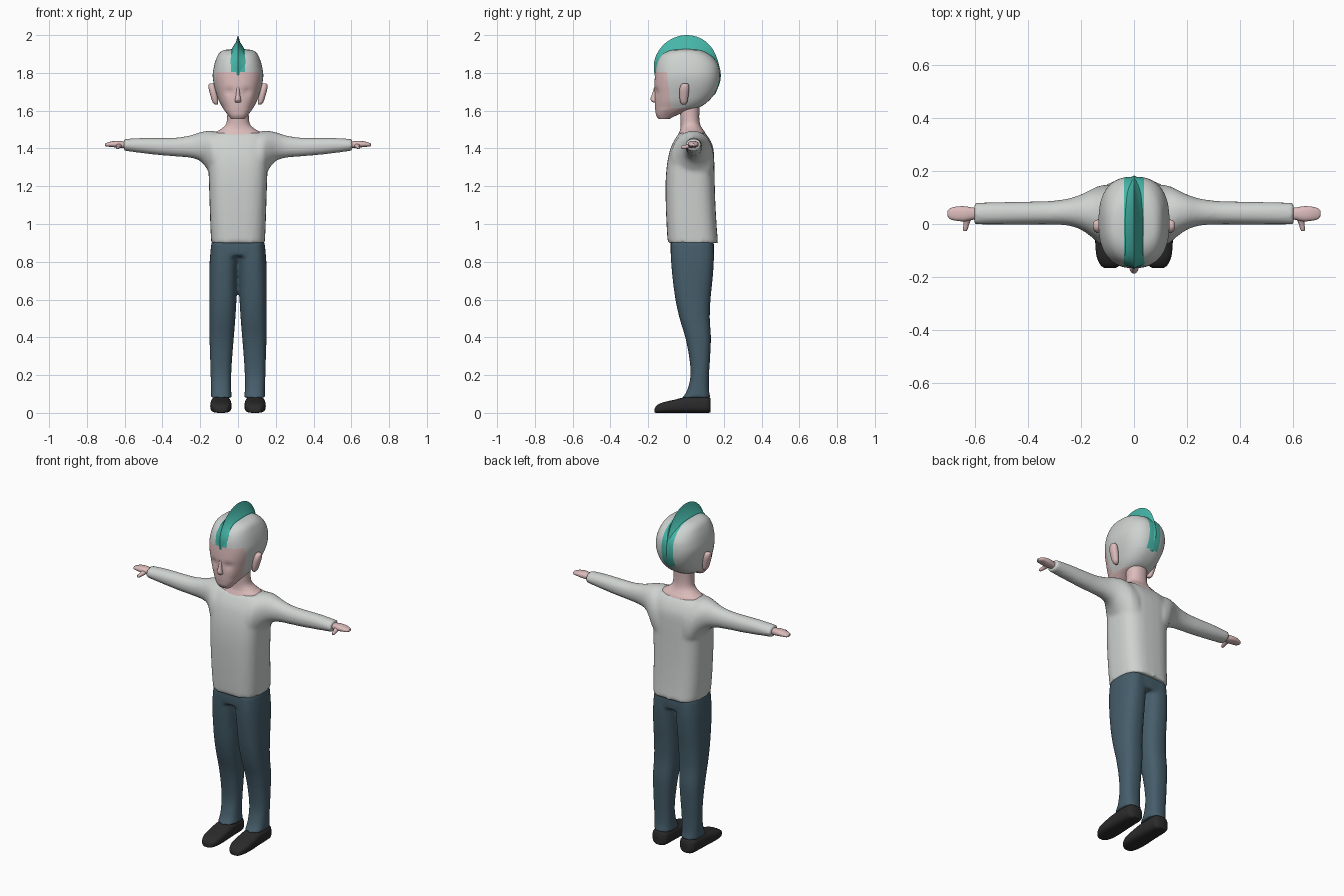
import bpy, bmesh, math
from mathutils import Vector


def material(name, rgb):
    m = bpy.data.materials.new(name)
    m.diffuse_color = (*rgb, 1)
    return m


CLOTH = material("pale_grey", (0.62, 0.65, 0.63))
SKIN = material("pink_skin", (0.72, 0.50, 0.50))
DENIM = material("slate_blue", (0.06, 0.11, 0.145))
TEAL = material("teal", (0.06, 0.47, 0.39))
BLACK = material("shoe_black", (0.024, 0.024, 0.024))


def smooth_rows(rows, steps=4):
    """Catmull-Rom interpolation of a table of sections."""
    out = []
    for i in range(len(rows) - 1):
        a, b, c, d = rows[max(i - 1, 0)], rows[i], rows[i + 1], rows[min(i + 2, len(rows) - 1)]
        for s in range(steps):
            t = s / steps
            out.append([0.5 * (2 * q + (r - p) * t + (2 * p - 5 * q + 4 * r - w) * t * t
                               + (3 * q - p - 3 * r + w) * t ** 3) for p, q, r, w in zip(a, b, c, d)])
    return out + [list(rows[-1])]


def loft(bm, rows, axis="Z", n=2.4, side=1, segs=32):
    """Rounded sections (t, u0, u1, v0, v1) joined along an axis."""
    rings = []
    for t, u0, u1, v0, v1 in smooth_rows(rows):
        ring = []
        for k in range(segs):
            a = 2 * math.pi * k / segs
            c, s = math.cos(a), math.sin(a)
            u = (u0 + u1) / 2 + (u1 - u0) / 2 * math.copysign(abs(c) ** (2 / n), c)
            v = (v0 + v1) / 2 + (v1 - v0) / 2 * math.copysign(abs(s) ** (2 / n), s)
            x, y, z = {"Z": (u, v, t), "X": (t, u, v), "Y": (u, t, v)}[axis]
            ring.append(bm.verts.new((x * side, y, z)))
        rings.append(ring)
    for r, q in zip(rings, rings[1:]):
        for k in range(segs):
            j = (k + 1) % segs
            bm.faces.new((r[k], r[j], q[j], q[k]))
    bm.faces.new(rings[0])
    bm.faces.new(rings[-1])


def finish(bm, name, mats, voxel=0, angle=50):
    bmesh.ops.recalc_face_normals(bm, faces=bm.faces)
    me = bpy.data.meshes.new(name)
    bm.to_mesh(me)
    bm.free()
    ob = bpy.data.objects.new(name, me)
    bpy.context.collection.objects.link(ob)
    for m in mats:
        me.materials.append(m)
    bpy.ops.object.select_all(action="DESELECT")
    ob.select_set(True)
    bpy.context.view_layer.objects.active = ob
    bpy.ops.object.shade_smooth_by_angle(angle=math.radians(angle))
    if voxel:  # fuse overlapping volumes into one soft surface
        r = ob.modifiers.new("fuse", "REMESH")
        r.mode, r.voxel_size, r.use_smooth_shade = "VOXEL", voxel, True
        s = ob.modifiers.new("soften", "SMOOTH")
        s.factor, s.iterations = 0.5, 5
    return ob


# shirt: torso fused with both sleeves
bm = bmesh.new()
loft(bm, [(0.90, -.142, .142, -.097, .170), (0.98, -.146, .146, -.102, .163),
          (1.10, -.150, .150, -.107, .156), (1.22, -.154, .154, -.108, .152),
          (1.32, -.158, .158, -.100, .150), (1.40, -.160, .160, -.082, .145),
          (1.45, -.155, .155, -.058, .125), (1.482, -.135, .135, -.035, .100)], n=3)
for side in (1, -1):
    loft(bm, [(.09, -.085, .150, 1.17, 1.485), (.13, -.075, .145, 1.22, 1.492),
              (.16, -.050, .132, 1.285, 1.493), (.20, -.022, .112, 1.333, 1.486),
              (.25, -.006, .096, 1.350, 1.470), (.32, -.002, .087, 1.357, 1.458),
              (.40, -.002, .085, 1.363, 1.456), (.50, -.002, .083, 1.374, 1.456),
              (.605, -.002, .080, 1.388, 1.450)], "X", 2.1, side)
finish(bm, "shirt", [CLOTH], 0.01)

# trousers: hip block fused with two legs
bm = bmesh.new()
loft(bm, [(.83, -.145, .145, -.080, .145), (.87, -.143, .143, -.083, .148),
          (.93, -.130, .130, -.080, .145)], n=3)
for side in (1, -1):
    loft(bm, [(.08, .032, .144, -.020, .130), (.12, .036, .143, .006, .122),
              (.20, .036, .145, .024, .122), (.30, .030, .148, .016, .128),
              (.40, .022, .151, -.004, .132), (.50, .014, .151, -.034, .126),
              (.60, .008, .152, -.056, .130), (.72, .004, .152, -.072, .142),
              (.82, .000, .149, -.080, .148), (.90, .000, .141, -.080, .146)], "Z", 2.5, side)
finish(bm, "trousers", [DENIM], 0.009)

# shoes
for side, label in ((1, "left"), (-1, "right")):
    bm = bmesh.new()
    loft(bm, [(-.166, .070, .112, .002, .022), (-.155, .053, .127, 0, .040),
              (-.12, .038, .142, 0, .056), (-.06, .034, .147, 0, .070),
              (.00, .036, .145, 0, .084), (.07, .038, .143, 0, .088),
              (.115, .042, .138, 0, .086), (.131, .058, .122, .004, .076)], "Y", 3, side)
    finish(bm, label + "_shoe", [BLACK])

    # hands: flat mitten palm with a forward thumb
    bm = bmesh.new()
    loft(bm, [(.585, .020, .060, 1.404, 1.436), (.61, .016, .062, 1.402, 1.438),
              (.64, .010, .067, 1.404, 1.440), (.67, .012, .066, 1.408, 1.437),
              (.695, .018, .060, 1.410, 1.430), (.705, .030, .050, 1.414, 1.425)], "X", 2.4, side, 20)
    loft(bm, [(-.027, .634, .644, 1.400, 1.410), (-.020, .629, .647, 1.397, 1.414),
              (.00, .623, .645, 1.398, 1.420), (.025, .612, .648, 1.403, 1.430)], "Y", 2, side, 14)
    finish(bm, label + "_hand", [SKIN])

    # ears
    bm = bmesh.new()
    loft(bm, [(1.632, .106, .122, -.020, -.004), (1.645, .105, .134, -.030, .006),
              (1.68, .108, .146, -.035, .013), (1.715, .115, .155, -.034, .017),
              (1.737, .122, .155, -.026, .014), (1.745, .130, .148, -.014, .006)], "Z", 2.2, side, 16)
    finish(bm, label + "_ear", [SKIN])

# neck flaring out to the neckline
bm = bmesh.new()
loft(bm, [(1.455, -.135, .135, -.050, .112), (1.486, -.118, .118, -.036, .100),
          (1.503, -.090, .090, -.030, .088), (1.528, -.064, .064, -.028, .075),
          (1.57, -.057, .057, -.030, .070), (1.66, -.057, .057, -.035, .075)], n=2.2)
finish(bm, "neck", [SKIN])

# head
bm = bmesh.new()
loft(bm, [(z, -w, w, y0, y1) for z, w, y0, y1 in (
    (1.555, .035, -.145, -.090), (1.575, .051, -.158, -.050), (1.60, .071, -.162, .010),
    (1.62, .084, -.164, .075), (1.65, .100, -.165, .118), (1.69, .114, -.167, .152),
    (1.74, .128, -.167, .173), (1.79, .134, -.164, .179), (1.84, .126, -.158, .172),
    (1.88, .113, -.142, .146), (1.905, .099, -.116, .112), (1.92, .076, -.080, .077),
    (1.926, .030, -.030, .030))], n=2.5, segs=64)
# eye hollows under the brow
for v in bm.verts:
    if v.co.y < -.08:
        dx, dz = (abs(v.co.x) - .045) / .024, (v.co.z - 1.705) / (.012 if v.co.z > 1.705 else .03)
        v.co.y += .010 * math.exp(-dx * dx - dz * dz)
# cut the hairline and crest edges, then colour by region
FACE_P, FACE_N = Vector((0, -.092, 1.72)), Vector((0, 1, .12)).normalized()
for co, no in ((FACE_P, FACE_N), ((0, 0, 1.805), (0, 0, 1)), ((0, 0, 1.615), (0, 0, 1)),
               ((0, 0, 1.69), (0, 0, 1)), ((.037, 0, 0), (1, 0, 0)), ((-.037, 0, 0), (1, 0, 0))):
    bmesh.ops.bisect_plane(bm, geom=bm.verts[:] + bm.edges[:] + bm.faces[:], plane_co=co, plane_no=no)
for f in bm.faces:
    c = f.calc_center_median()
    if (c.z < 1.805 and (c - FACE_P).dot(FACE_N) < 0) or c.z < 1.615:
        f.material_index = 1
    elif abs(c.x) < .037 and (c.y < 0 or c.z > 1.69):
        f.material_index = 2
finish(bm, "head", [CLOTH, SKIN, TEAL])

# nose
bm = bmesh.new()
loft(bm, [(1.642, -.010, .010, -.172, -.150), (1.650, -.017, .017, -.182, -.150),
          (1.662, -.015, .015, -.188, -.150), (1.69, -.010, .010, -.179, -.150),
          (1.725, -.008, .008, -.168, -.150)], n=2, segs=16)
finish(bm, "nose", [SKIN])

# crest: concave blade swept over the crown, rows are (base y, base z, tip y, tip z)
bm = bmesh.new()
CREST = [(-.155, 1.785, -.167, 1.787), (-.153, 1.85, -.168, 1.862), (-.130, 1.89, -.136, 1.930),
         (-.080, 1.912, -.076, 1.980), (0, 1.922, 0, 2.0), (.08, 1.906, .08, 1.982),
         (.140, 1.86, .142, 1.925), (.168, 1.80, .178, 1.830), (.165, 1.74, .182, 1.760),
         (.140, 1.68, .154, 1.685)]
strips = []
for by, bz, ty, tz in smooth_rows(CREST):
    strips.append([bm.verts.new((x, by + (ty - by) * h, bz + (tz - bz) * h)) for x, h in
                   ((-.040, -.1), (-.027, .22), (-.012, .5), (0, 1), (.012, .5), (.027, .22), (.040, -.1))])
for r, q in zip(strips, strips[1:]):
    for k in range(7):
        j = (k + 1) % 7
        bm.faces.new((r[k], r[j], q[j], q[k]))
bm.faces.new(strips[0])
bm.faces.new(strips[-1])
finish(bm, "hair_crest", [TEAL])
